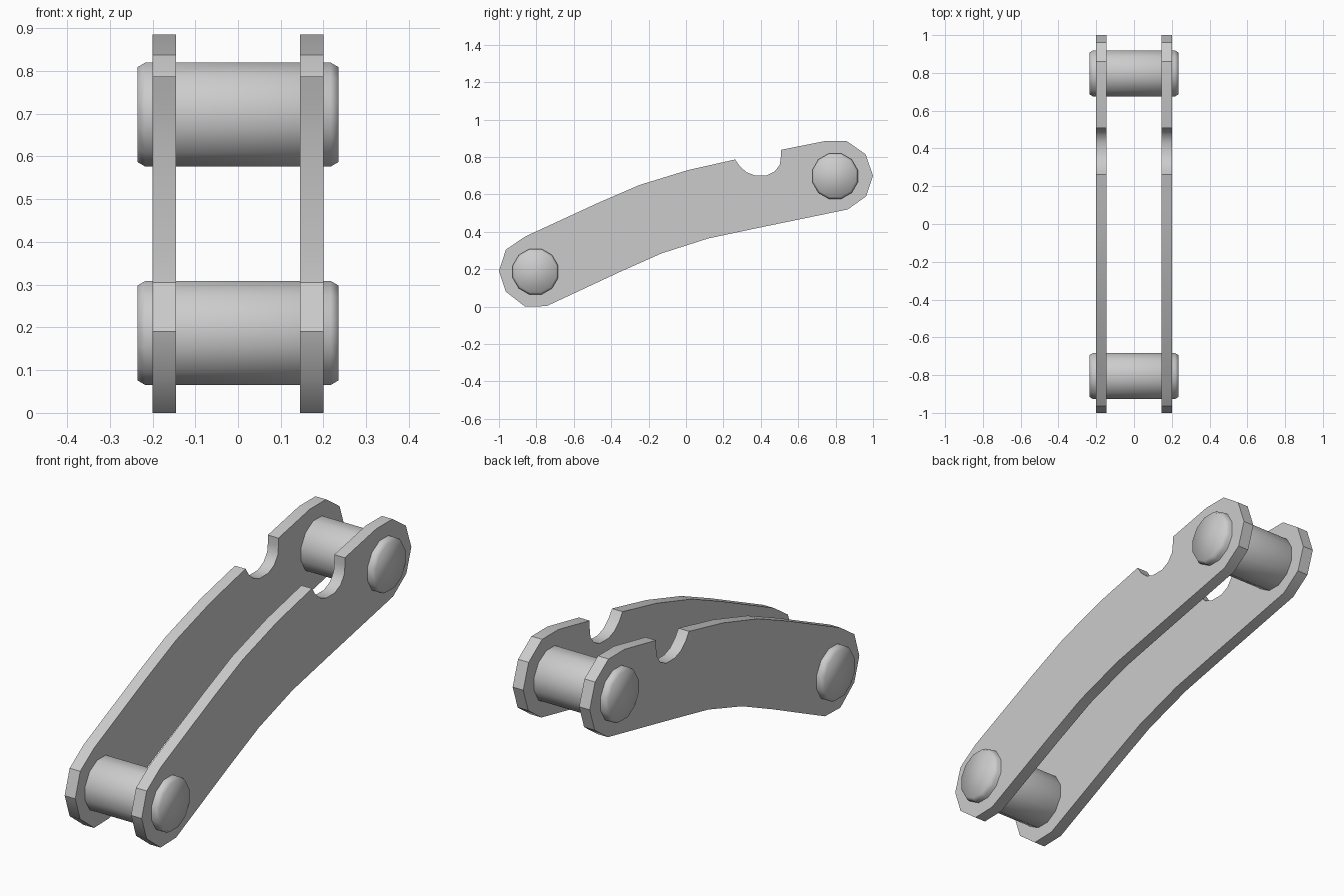
import bpy, bmesh, math

if "Cube" in bpy.data.objects:
    bpy.data.objects.remove(bpy.data.objects["Cube"])

# Side outline of a link plate as (y, z), including the round notch
OUTLINE = [
    (-1, .19), (-.963, .305), (-.86, .375), (-.47, .555), (-.25, .65),
    (.01, .73), (.263, .787),
    (.288, .75), (.325, .718), (.368, .702), (.432, .702), (.475, .723),
    (.502, .76), (.507, .80), (.507, .838),
    (.74, .885), (.86, .885), (.96, .815), (1, .70), (.963, .59),
    (.865, .52), (.38, .42), (.12, .365), (-.13, .285), (-.355, .185),
    (-.745, .003), (-.86, 0), (-.963, .08)]


def finish(bm, name, angle):
    bmesh.ops.recalc_face_normals(bm, faces=bm.faces)
    mesh = bpy.data.meshes.new(name)
    bm.to_mesh(mesh)
    bm.free()
    ob = bpy.data.objects.new(name, mesh)
    bpy.context.collection.objects.link(ob)
    bpy.ops.object.select_all(action='DESELECT')
    ob.select_set(True)
    bpy.context.view_layer.objects.active = ob
    if angle is None:
        bpy.ops.object.shade_smooth()
    else:
        bpy.ops.object.shade_smooth_by_angle(angle=math.radians(angle))
    return ob


def link_plate(name, x0, x1):
    bm = bmesh.new()
    face = bm.faces.new([bm.verts.new((x0, y, z)) for y, z in OUTLINE])
    ext = bmesh.ops.extrude_face_region(bm, geom=[face], use_keep_orig=True)
    for v in ext['geom']:
        if isinstance(v, bmesh.types.BMVert):
            v.co.x = x1
    return finish(bm, name, 34)


def pin(name, y, z, sides=12):
    # Lathe rings along x: chamfered ends, smooth all over
    bm = bmesh.new()
    rings = []
    for x, r in [(-.235, .115), (-.217, .126), (.217, .126), (.235, .115)]:
        angles = [2 * math.pi * (i + .5) / sides for i in range(sides)]
        rings.append([bm.verts.new((x, y + r * math.cos(a), z + r * math.sin(a)))
                      for a in angles])
    for a, b in zip(rings, rings[1:]):
        for i in range(sides):
            j = (i + 1) % sides
            bm.faces.new((a[i], a[j], b[j], b[i]))
    bm.faces.new(rings[0])
    bm.faces.new(rings[-1])
    return finish(bm, name, None)


# Two side plates
link_plate("left_link_plate", -.2, -.145)
link_plate("right_link_plate", .145, .2)

# Cross pins at either end
pin("front_pin", -.805, .187)
pin("rear_pin", .797, .698)
